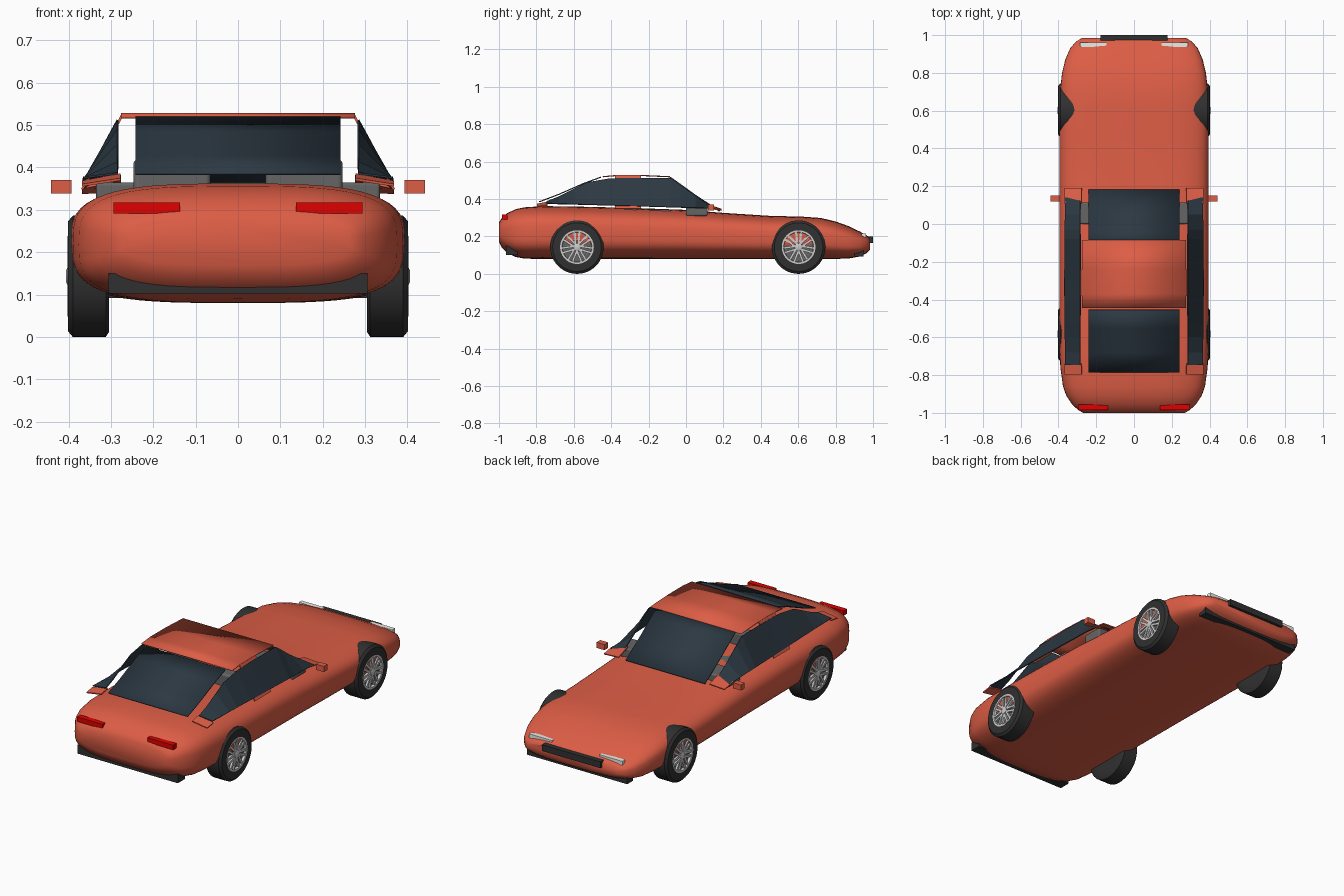
import bpy, bmesh, math
from mathutils import Vector

if "Cube" in bpy.data.objects:
    bpy.data.objects.remove(bpy.data.objects["Cube"])


def mat(name, r, g, b):
    m = bpy.data.materials.new(name)
    m.diffuse_color = (r, g, b, 1)
    m.use_nodes = True
    m.node_tree.nodes["Principled BSDF"].inputs["Base Color"].default_value = m.diffuse_color
    return m


RED = mat("paint", 0.72, 0.11, 0.06)
GLASS = mat("glass", 0.025, 0.04, 0.055)
BLACK = mat("rubber", 0.03, 0.03, 0.03)
GREY = mat("trim", 0.13, 0.13, 0.13)
LAMP = mat("tail_lamp", 0.75, 0.0, 0.0)
WHITE = mat("head_lamp", 0.85, 0.85, 0.8)
METAL = mat("metal", 0.55, 0.55, 0.55)


def make(name, verts, faces, m, mirror=False, smooth=None, thick=0, bevel=0):
    me = bpy.data.meshes.new(name)
    me.from_pydata([tuple(v) for v in verts], [], faces)
    bm = bmesh.new()
    bm.from_mesh(me)
    bmesh.ops.recalc_face_normals(bm, faces=bm.faces)
    bm.to_mesh(me)
    bm.free()
    ob = bpy.data.objects.new(name, me)
    bpy.context.collection.objects.link(ob)
    me.materials.append(m)
    if thick:
        s = ob.modifiers.new("thickness", 'SOLIDIFY')
        s.thickness = thick
        s.offset = 0
    if bevel:
        b = ob.modifiers.new("bevel", 'BEVEL')
        b.width = bevel
        b.segments = 3
    if mirror:
        ob.modifiers.new("mirror", 'MIRROR').use_mirror_merge = False
    if smooth:
        bpy.ops.object.select_all(action='DESELECT')
        ob.select_set(True)
        bpy.context.view_layer.objects.active = ob
        bpy.ops.object.shade_smooth_by_angle(angle=math.radians(smooth))
    return ob


def box(name, x, y, z, m, mirror=False, bevel=0):
    v = [(a, b, c) for a in x for b in y for c in z]
    f = [(0, 1, 3, 2), (4, 6, 7, 5), (0, 4, 5, 1), (2, 3, 7, 6), (0, 2, 6, 4), (1, 5, 7, 3)]
    return make(name, v, f, m, mirror, 40 if bevel else None, 0, bevel)


def loft(name, rings, m, closed=True, caps=True, **kw):
    n = len(rings[0])
    v = [p for r in rings for p in r]
    f = [(i * n + j, i * n + (j + 1) % n, (i + 1) * n + (j + 1) % n, (i + 1) * n + j)
         for i in range(len(rings) - 1) for j in range(n if closed else n - 1)]
    if caps and closed:
        f += [tuple(range(n)), tuple(range(len(v) - n, len(v)))]
    return make(name, v, f, m, **kw)


# Body shell: rounded-box sections along the length (y, half width, bottom, top)
stations = [(-1.0, 0.27, 0.17, 0.275), (-0.985, 0.295, 0.14, 0.298), (-0.955, 0.328, 0.11, 0.325),
            (-0.91, 0.358, 0.09, 0.346), (-0.86, 0.376, 0.081, 0.356), (-0.76, 0.39, 0.08, 0.362),
            (-0.6, 0.395, 0.08, 0.36), (-0.3, 0.395, 0.08, 0.353), (0.0, 0.395, 0.08, 0.342),
            (0.2, 0.395, 0.08, 0.326), (0.45, 0.395, 0.08, 0.31), (0.62, 0.394, 0.08, 0.306),
            (0.72, 0.39, 0.08, 0.299), (0.8, 0.381, 0.08, 0.28), (0.87, 0.364, 0.082, 0.255),
            (0.93, 0.338, 0.093, 0.226), (0.965, 0.308, 0.11, 0.207), (0.985, 0.275, 0.13, 0.19)]


def section(y, w, lo, hi, n=56, e=3.3):
    ring = []
    for i in range(n):
        a = 2 * math.pi * i / n
        c, s = math.cos(a), math.sin(a)
        ring.append((math.copysign(abs(c) ** (2 / e), c) * w, y,
                     (lo + hi) / 2 + math.copysign(abs(s) ** (2 / e), s) * (hi - lo) / 2))
    return ring


loft("body", [section(*s) for s in stations], RED, smooth=50)


# Glass and roof sheets swept across the car from side profiles (y, z)
def sheet(name, prof, half, m):
    loft(name, [[(-half, y, z), (half, y, z)] for y, z in prof], m, closed=False,
         thick=0.006, smooth=30)


sheet("windshield", [(-0.085, 0.517), (-0.04, 0.485), (0.05, 0.42), (0.18, 0.335)], 0.242, GLASS)
sheet("rear_window", [(-0.455, 0.517), (-0.55, 0.482), (-0.68, 0.425), (-0.785, 0.385)], 0.242, GLASS)
sheet("roof", [(-0.445, 0.519), (-0.37, 0.526), (-0.24, 0.526), (-0.085, 0.519)], 0.276, RED)

# Side windows: ruled between the upper edge and the sill
side = [(-0.745, 0.386), (-0.68, 0.412), (-0.6, 0.453), (-0.53, 0.488), (-0.41, 0.509),
        (-0.3, 0.512), (-0.08, 0.511), (-0.03, 0.475), (0.05, 0.415), (0.14, 0.358)]
loft("side_window", [[(0.284, y, z), (0.365, y, 0.376 - 0.026 * (y + 0.745) / 0.885)]
                     for y, z in side], GLASS, closed=False, thick=0.005, mirror=True)

# Pillars: centre post and the small feet ahead of and behind the side windows
def pillar(name, quad):
    make(name, quad, [(0, 1, 2, 3)], RED, mirror=True, thick=0.006)


pillar("centre_pillar", [(0.272, -0.38, 0.526), (0.272, -0.24, 0.526),
                         (0.368, -0.24, 0.348), (0.368, -0.38, 0.348)])
pillar("front_pillar_foot", [(0.277, 0.11, 0.372), (0.277, 0.19, 0.345),
                             (0.368, 0.19, 0.34), (0.368, 0.11, 0.352)])
pillar("rear_pillar_foot", [(0.277, -0.74, 0.383), (0.277, -0.795, 0.372),
                            (0.368, -0.795, 0.358), (0.368, -0.74, 0.366)])

# Interior
box("dashboard", (-0.335, 0.335), (0.0, 0.115), (0.31, 0.365), GREY, bevel=0.008)
box("seat_back", (0.065, 0.247), (-0.33, -0.26), (0.25, 0.42), GREY, True, 0.012)
box("seat_base", (0.065, 0.247), (-0.32, -0.08), (0.25, 0.345), GREY, True, 0.012)

# Mirrors, lamps, bumpers, grille
box("door_mirror", (0.393, 0.441), (0.118, 0.15), (0.339, 0.37), RED, True)
box("tail_light", (0.137, 0.294), (-0.985, -0.955), (0.291, 0.317), LAMP, True)
box("headlight", (0.145, 0.285), (0.937, 0.962), (0.195, 0.217), WHITE, True)
box("grille", (-0.178, 0.178), (0.965, 1.0), (0.165, 0.2), BLACK)
box("rear_bumper", (-0.306, 0.306), (-0.962, -0.9), (0.102, 0.15), BLACK)
box("front_bumper", (-0.306, 0.306), (0.9, 0.95), (0.092, 0.14), BLACK)


# Wheels: revolved tyre and rim, hub and paired spokes
def lathe(name, prof, y, m, n=48):
    rings = [[(x, y + r * math.cos(2 * math.pi * i / n), 0.143 + r * math.sin(2 * math.pi * i / n))
              for i in range(n)] for x, r in prof]
    loft(name, rings, m, mirror=True, smooth=35)


for pos, y in (("front", 0.602), ("rear", -0.583)):
    lathe(pos + "_tyre", [(0.305, 0.09), (0.305, 0.132), (0.312, 0.143), (0.39, 0.143),
                          (0.401, 0.13), (0.402, 0.09), (0.388, 0.088)], y, BLACK)
    lathe(pos + "_rim", [(0.386, 0.09), (0.403, 0.09), (0.403, 0.08), (0.389, 0.078)], y, METAL)
    lathe(pos + "_rim_back", [(0.386, 0.079), (0.3895, 0.079)], y, GREY)
    lathe(pos + "_hub", [(0.388, 0.02), (0.403, 0.02), (0.406, 0.014)], y, METAL, 24)
    verts, faces = [], []
    for k in range(14):
        a = 2 * math.pi * (k // 2) / 7 + math.pi / 2
        off = 0.011 if k % 2 else -0.011
        d, t = Vector((0, math.cos(a), math.sin(a))), Vector((0, -math.sin(a), math.cos(a)))
        b = len(verts)
        for r in (0.01, 0.083):
            for x, s in ((0.388, -1), (0.401, -1), (0.401, 1), (0.388, 1)):
                verts.append(Vector((x, y, 0.143)) + d * r + t * (off * (0.6 + r * 7) + s * 0.006))
        faces += [tuple(b + i for i in q) for q in
                  ((0, 1, 2, 3), (4, 5, 6, 7), (0, 1, 5, 4), (1, 2, 6, 5), (2, 3, 7, 6), (3, 0, 4, 7))]
    make(pos + "_spokes", verts, faces, METAL, mirror=True)
